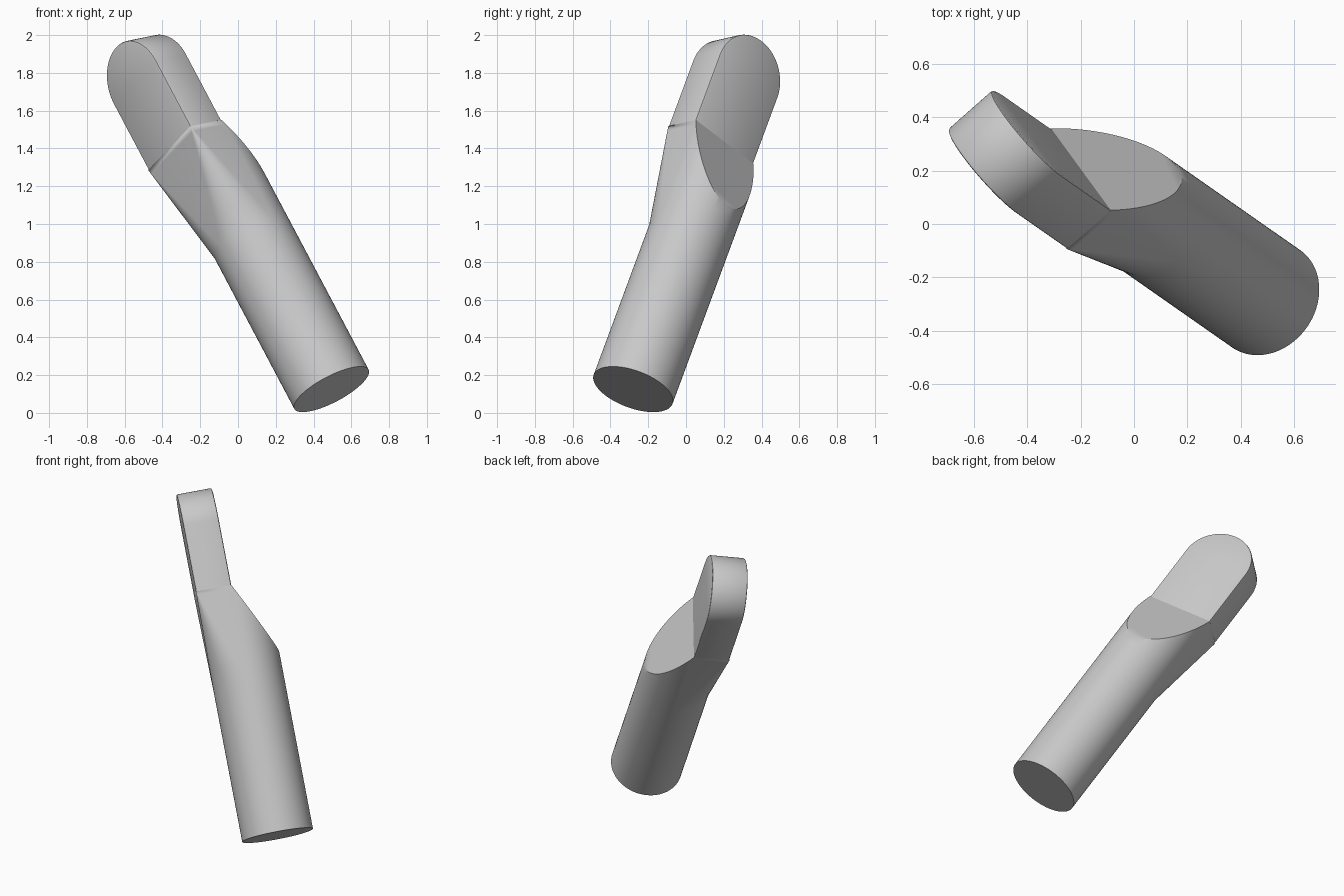
import bpy, bmesh, math
from mathutils import Matrix, Vector

if "Cube" in bpy.data.objects:
    bpy.data.objects.remove(bpy.data.objects["Cube"], do_unlink=True)

R = 0.2225          # shaft radius, also paddle half width and thickness
NECK = 0.95         # where the round shaft starts turning square
RAMP = 1.12         # where the sloped cut starts
BASE = 1.56         # where the paddle starts
TIP = 1.975         # centre of the paddle's round end
SIDES = 96

# Tilted frame: local z runs along the shaft, local y is the paddle normal
axis = Vector((-0.445, 0.311, 0.84)).normalized()
normal = Vector((0.745, 0.65, 0.14))
normal = (normal - axis * normal.dot(axis)).normalized()
side = normal.cross(axis)
frame = Matrix((side, normal, axis)).transposed().to_4x4()
frame.translation = (0.495, -0.28, 0.125)

grey = bpy.data.materials.new("light grey")
grey.use_nodes = True
colour = (0.58, 0.58, 0.58, 1)
grey.diffuse_color = colour
grey.node_tree.nodes["Principled BSDF"].inputs["Base Color"].default_value = colour


def finish(bm, name):
    bmesh.ops.recalc_face_normals(bm, faces=bm.faces)
    mesh = bpy.data.meshes.new(name)
    bm.to_mesh(mesh)
    bm.free()
    mesh.materials.append(grey)
    obj = bpy.data.objects.new(name, mesh)
    bpy.context.collection.objects.link(obj)
    obj.matrix_world = frame
    bpy.ops.object.select_all(action='DESELECT')
    obj.select_set(True)
    bpy.context.view_layer.objects.active = obj
    bpy.ops.object.shade_smooth_by_angle(angle=math.radians(30))


def ring(bm, z, square):
    """Circle whose front half squares off into corners as square goes to 1."""
    verts = []
    for k in range(SIDES):
        t = (k + 0.5) * math.tau / SIDES
        p = Vector((R * math.cos(t), R * math.sin(t), z))
        if p.y < 0:
            p = p.lerp(Vector((math.copysign(R, p.x), -R, z)), square)
        verts.append(bm.verts.new(p))
    return verts


# Shaft with square-to-round neck
bm = bmesh.new()
steps = (0, 0.2, 0.4, 0.6, 0.8, 0.95, 1)
rings = [ring(bm, 0, 0)] + [ring(bm, NECK + (BASE - NECK) * t, t) for t in steps]
for low, high in zip(rings, rings[1:]):
    for k in range(SIDES):
        j = (k + 1) % SIDES
        bm.faces.new((low[k], low[j], high[j], high[k]))
bm.faces.new(rings[0])
bm.faces.new(rings[-1])
bmesh.ops.remove_doubles(bm, verts=bm.verts, dist=0.0001)

# Sloped flat cut on the back of the neck
cut = bmesh.ops.bisect_plane(bm, geom=bm.verts[:] + bm.edges[:] + bm.faces[:],
                             plane_co=(0, 0, BASE), plane_no=(0, BASE - RAMP, R),
                             clear_outer=True)
rim = [e for e in cut["geom_cut"] if isinstance(e, bmesh.types.BMEdge)]
bmesh.ops.holes_fill(bm, edges=rim, sides=0)
finish(bm, "shaft")

# Flat paddle with a round end and softened rims
bm = bmesh.new()
outline = [(R, BASE)]
for k in range(49):
    t = math.pi * k / 48
    outline.append((R * math.cos(t), TIP + R * math.sin(t)))
outline.append((-R, BASE))
face = bm.faces.new([bm.verts.new((x, -R, z)) for x, z in outline])
grown = bmesh.ops.extrude_face_region(bm, geom=[face], use_keep_orig=True)
for v in grown["geom"]:
    if isinstance(v, bmesh.types.BMVert):
        v.co.y = 0
edges = [e for e in bm.edges
         if abs(e.verts[0].co.y - e.verts[1].co.y) < 0.001
         and max(v.co.z for v in e.verts) > BASE + 0.01]
bmesh.ops.recalc_face_normals(bm, faces=bm.faces)
bmesh.ops.bevel(bm, geom=edges, offset=0.01, segments=2, profile=0.5, affect='EDGES')
finish(bm, "paddle")
